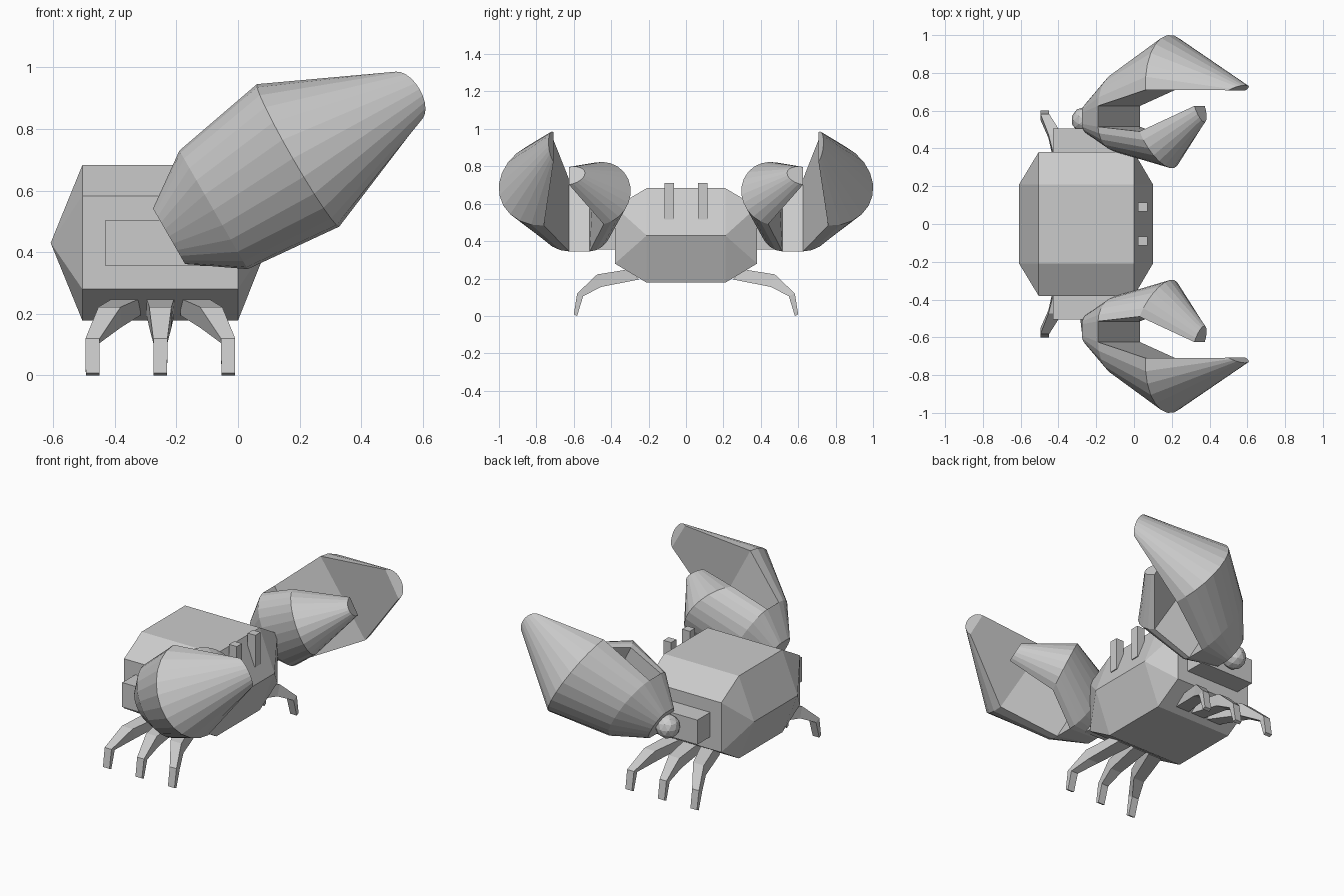
import bpy, bmesh
from math import sin, cos, pi, radians

if "Cube" in bpy.data.objects:
    bpy.data.objects.remove(bpy.data.objects["Cube"])


def make(name, bm, mirror=False):
    bmesh.ops.recalc_face_normals(bm, faces=bm.faces)
    me = bpy.data.meshes.new(name)
    bm.to_mesh(me)
    bm.free()
    ob = bpy.data.objects.new(name, me)
    bpy.context.collection.objects.link(ob)
    if mirror:
        m = ob.modifiers.new("mirror", 'MIRROR')
        m.use_axis = (False, True, False)
    return ob


def loft(bm, loops):
    # skin a list of equal-length closed loops and cap both ends
    rings = [[bm.verts.new(p) for p in loop] for loop in loops]
    n = len(rings[0])
    for a, b in zip(rings, rings[1:]):
        for i in range(n):
            j = (i + 1) % n
            bm.faces.new((a[i], a[j], b[j], b[i]))
    bm.faces.new(rings[0])
    bm.faces.new(rings[-1])


def hull(bm, pts):
    verts = [bm.verts.new(p) for p in pts]
    bmesh.ops.convex_hull(bm, input=verts)
    bmesh.ops.dissolve_limit(bm, angle_limit=0.02, verts=bm.verts[:], edges=bm.edges[:])


def box(name, lo, hi, mirror=False):
    bm = bmesh.new()
    hull(bm, [(x, y, z) for x in (lo[0], hi[0]) for y in (lo[1], hi[1]) for z in (lo[2], hi[2])])
    return make(name, bm, mirror)


# body: two octagonal sections closed by ridged ends
section = [(s * y, z) for s in (-1, 1) for y, z in ((.21, .683), (.38, .583), (.38, .28), (.21, .178))]
pts = [(x, y, z) for x in (-.505, 0) for y, z in section]
pts += [(x, y, .43) for x in (-.608, .1) for y in (-.21, .21)]
bm = bmesh.new()
hull(bm, pts)
make("body", bm)

# shoulder blocks and eye stalks
box("shoulder_blocks", (-.43, .34, .355), (-.07, .505, .505), True)
box("eye_stalks", (.02, .065, .515), (.072, .115, .71), True)

# claws, laid out along an axis pitched 30 degrees upward
C, S = cos(radians(30)), sin(radians(30))


def place(u, y, v):
    return (u * C - v * S, y, u * S + v * C)


def half_ring(u, y, v, r, du, dy, k=0, n=12):
    # r: half height, (du, dy): offset of the arc's middle, k: lean of the flat side
    return [place(u + du * sin(t), y + dy * sin(t) - k * cos(t), v + r * cos(t))
            for t in (pi * i / n for i in range(n + 1))]


outer = [half_ring(.032, .59, .503, .104, 0, .06),
         half_ring(.20, .625, .505, .222, 0, .18),
         half_ring(.526, .735, .521, .267, -.02, .265, .025),
         half_ring(.925, .708, .51, .09, .05, .027)]
inner = [half_ring(.032, .53, .503, .104, 0, -.06),
         half_ring(.20, .515, .505, .222, 0, -.135),
         half_ring(.435, .465, .505, .19, .075, -.168, -.025),
         half_ring(.675, .625, .475, .055, .03, -.085)]
for name, loops in (("outer_pincer", outer), ("inner_pincer", inner)):
    bm = bmesh.new()
    loft(bm, loops)
    make(name, bm, True)

# palm wedge filling the gap between the pincers
bm = bmesh.new()
hull(bm, [half[i][j] for half in (outer, inner) for i in (0, 1) for j in (0, -1)])
make("palm", bm, True)

# ball joint, present on one side only
bm = bmesh.new()
bmesh.ops.create_icosphere(bm, subdivisions=2, radius=.07)
bmesh.ops.translate(bm, verts=bm.verts, vec=(-.262, .55, .44))
make("ball_joint", bm)

# legs: (top y, top z, bottom y, bottom z, sideways spread, half width)
leg = [(.30, .25, .25, .195, .11, .045),
       (.475, .222, .455, .155, .165, .036),
       (.582, .12, .55, .105, .22, .023),
       (.60, .008, .582, 0, .22, .022)]
for name, side in (("back_legs", -1), ("middle_legs", 0), ("front_legs", 1)):
    bm = bmesh.new()
    loops = []
    for ty, tz, by, bz, spread, w in leg:
        x = -.252 + side * spread
        loops.append([(x - w, ty, tz), (x + w, ty, tz), (x + w, by, bz), (x - w, by, bz)])
    loft(bm, loops)
    make(name, bm, True)
